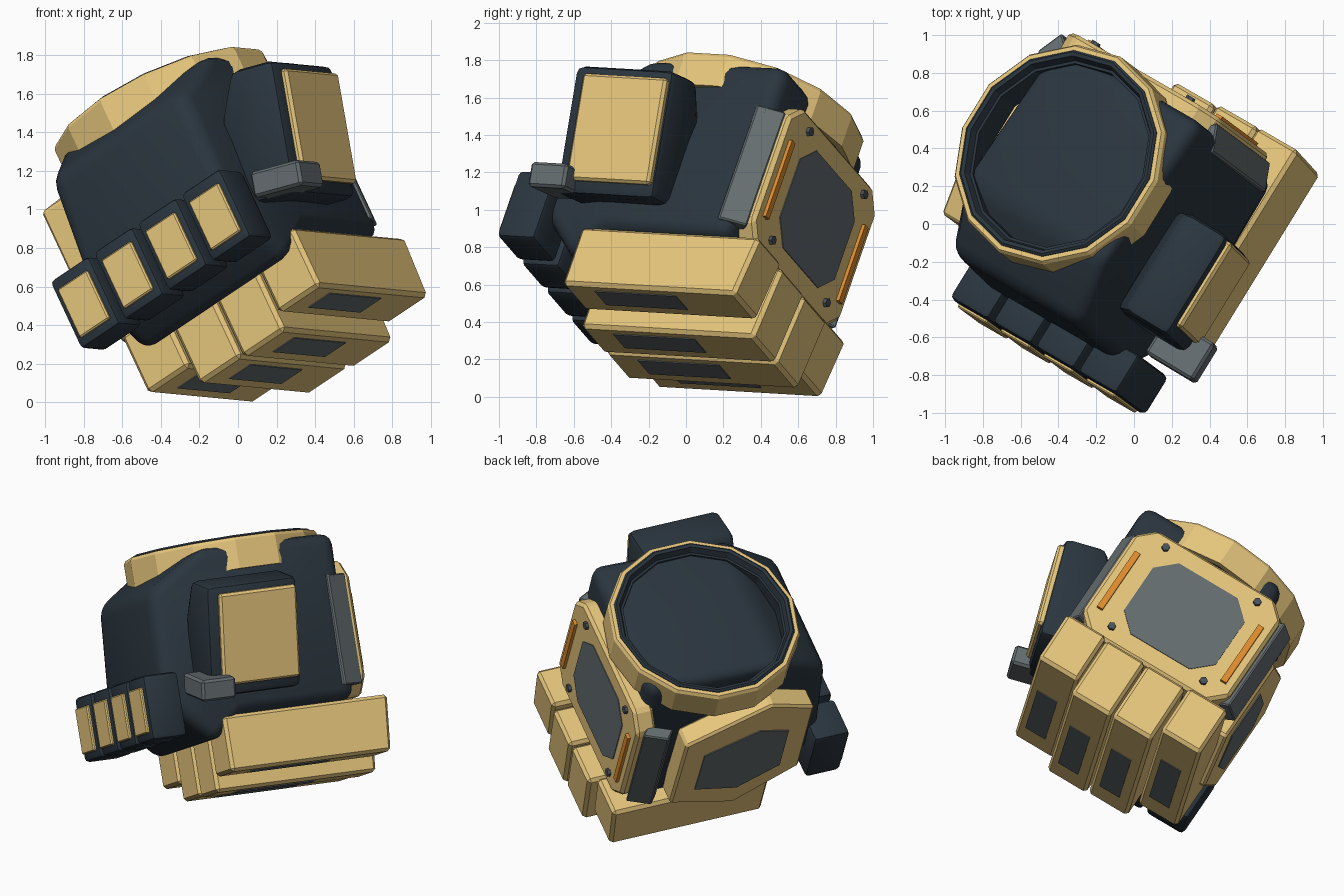
import bpy, bmesh, math
from mathutils import Matrix, Euler

if "Cube" in bpy.data.objects:
    bpy.data.objects.remove(bpy.data.objects["Cube"])

# Local frame: x across the fingers, y out of the back of the hand, z to the wrist
FRAME = Matrix.Translation((0, 0, 0.9)) @ Euler(
    [math.radians(a) for a in (-3.3, -30, -30)], 'XYZ').to_matrix().to_4x4()
MID = -0.14  # middle of the hand across the fingers


def material(name, r, g, b):
    lin = [((c / 255 + 0.055) / 1.055) ** 2.4 for c in (r, g, b)]
    m = bpy.data.materials.new(name)
    m.diffuse_color = (*lin, 1)
    m.use_nodes = True
    m.node_tree.nodes["Principled BSDF"].inputs["Base Color"].default_value = m.diffuse_color
    return m


TAN = material("sand_armour", 230, 198, 124)
NAVY = material("dark_navy", 42, 53, 62)
GREY = material("mid_grey", 101, 109, 112)
CHARCOAL = material("charcoal", 74, 83, 90)
ORANGE = material("orange", 226, 142, 45)


def finish(name, bm, mat, bevel=0.0, segs=1, frame=FRAME):
    bmesh.ops.recalc_face_normals(bm, faces=bm.faces)
    if bevel:
        bmesh.ops.bevel(bm, geom=bm.edges[:], offset=bevel, segments=segs,
                        profile=0.5, affect='EDGES', clamp_overlap=True)
    me = bpy.data.meshes.new(name)
    bm.to_mesh(me)
    bm.free()
    me.materials.append(mat)
    ob = bpy.data.objects.new(name, me)
    bpy.context.collection.objects.link(ob)
    ob.matrix_world = frame
    if segs > 1:
        bpy.ops.object.select_all(action='DESELECT')
        ob.select_set(True)
        bpy.context.view_layer.objects.active = ob
        bpy.ops.object.shade_smooth_by_angle(angle=math.radians(35))
    return ob


def prism(name, axis, pts, lo, hi, mat, bevel=0.0, segs=1, frame=FRAME):
    """Extrude a 2D outline along one axis; lo and hi may vary per point."""
    bm = bmesh.new()
    rows = []
    for h in (lo, hi):
        row = []
        for i, p in enumerate(pts):
            c = list(p)
            c.insert(axis, h[i] if isinstance(h, (list, tuple)) else h)
            row.append(bm.verts.new(c))
        rows.append(row)
    a, b = rows
    bm.faces.new(a)
    bm.faces.new(b)
    for i in range(len(pts)):
        j = (i + 1) % len(pts)
        bm.faces.new((a[i], a[j], b[j], b[i]))
    return finish(name, bm, mat, bevel, segs, frame)


def box(name, lo, hi, mat, bevel=0.0, segs=1, frame=FRAME):
    pts = [(lo[0], lo[1]), (hi[0], lo[1]), (hi[0], hi[1]), (lo[0], hi[1])]
    return prism(name, 2, pts, lo[2], hi[2], mat, bevel, segs, frame)


def octagon(cx, cy, hx, hy, c):
    return [(cx + sx * px, cy + sy * py) for sx, sy, px, py in (
        (1, 1, hx, hy - c), (1, 1, hx - c, hy), (-1, 1, hx - c, hy), (-1, 1, hx, hy - c),
        (-1, -1, hx, hy - c), (-1, -1, hx - c, hy), (1, -1, hx - c, hy), (1, -1, hx, hy - c))]


def circle(cx, cy, r, n, start=math.pi / 2):
    return [(cx + r * math.cos(start + k * math.tau / n),
             cy + r * math.sin(start + k * math.tau / n)) for k in range(n)]


WRIST = (-0.14, 0.075)
SIDES = 14


def collar(name, profile, mat):
    """Closed (radius, height) outline turned around the wrist."""
    bm = bmesh.new()
    rings = [[bm.verts.new((*p, z)) for p in circle(*WRIST, r, SIDES)] for r, z in profile]
    for a, b in zip(rings, rings[1:] + rings[:1]):
        for i in range(SIDES):
            j = (i + 1) % SIDES
            bm.faces.new((a[i], a[j], b[j], b[i]))
    return finish(name, bm, mat)


# Palm body, narrower at the palm; its top fills the wrist collar
prism("palm_body", 0,
      [(-0.29, 0.79), (-0.65, 0.57), (-0.68, -0.13), (-0.37, -0.43),
       (-0.20, -0.27), (0.58, -0.27), (0.60, 0.78)],
      (-0.60, -0.54, -0.61, -0.61, -0.63, -0.63, -0.54),
      (0.44, 0.36, 0.38, 0.40, 0.46, 0.46, 0.47), NAVY, 0.075, 3)

# Wrist collar with its dark lining
collar("wrist_collar", [(0.61, 0.63), (0.61, 0.81), (0.597, 0.83), (0.57, 0.83), (0.56, 0.63)], TAN)
collar("wrist_lining", [(0.57, 0.63), (0.572, 0.835), (0.56, 0.845), (0.54, 0.84), (0.525, 0.80),
                        (0.51, 0.80), (0.505, 0.63)], NAVY)

# Back-of-hand armour
PC = (-0.13, 0.18)
prism("back_plate", 1, octagon(*PC, 0.535, 0.43, 0.11), 0.55, 0.685, TAN, 0.02)
prism("back_plate_panel", 1, octagon(PC[0] - 0.015, PC[1], 0.335, 0.30, 0.12), 0.68, 0.690, GREY)
for s in (-1, 1):
    x = PC[0] + s * 0.452
    box("orange_strip", (x - 0.02, 0.66, -0.08), (x + 0.02, 0.705, 0.39), ORANGE)
    for z in (-0.145, 0.525):
        prism("plate_bolt", 1, circle(PC[0] - 0.01 + s * 0.335, z, 0.026, 6), 0.66, 0.705, CHARCOAL)
    # Grey bars filling the gap beside the plate
    prism("side_bar", 2, [(MID + s * (p - MID), q) for p, q in
                          ((0.41, 0.655), (0.478, 0.51), (0.41, 0.45), (0.34, 0.60))],
          -0.18, 0.52, GREY, 0.008)

# Folded fingers: knuckle guards, lower panels, fingertips and tip plates
BOTTOMS = (-0.625, -0.72, -0.71, -0.595)
TOPS = (-0.27, -0.29, -0.29, -0.25)
ENDS = (0.79, 0.79, 0.78, 0.735)
for i in range(4):
    x = 0.315 - 0.296 * i
    t, b, e = TOPS[i], BOTTOMS[i], ENDS[i]
    prism("knuckle_guard", 0, [(-0.33, t), (e, t), (e - 0.035, b), (-0.33, b)],
          x - 0.142, x + 0.142, TAN, 0.02)
    box("knuckle_panel", (x - 0.06, -0.15, b - 0.005), (x + 0.085, 0.36, b + 0.004), GREY)
    x = 0.335 - 0.302 * i
    box("fingertip", (x - 0.137, -0.83, -0.365), (x + 0.137, -0.59, 0.045), NAVY, 0.03, 2)
    box("fingertip_plate", (x - 0.102, -0.848, -0.315), (x + 0.102, -0.81, -0.025), TAN, 0.008)

# Panel on the little-finger side
SIDE = [(-0.49, 0.50), (-0.18, 0.62), (0.36, 0.38), (0.37, -0.23), (-0.08, -0.38), (-0.49, -0.13)]
prism("side_panel", 0, SIDE, -0.75, -0.60, TAN, 0.015)
prism("side_panel_inset", 0, [(-0.07 + (n + 0.07) * 0.66, 0.08 + (u - 0.12) * 0.58) for n, u in SIDE],
      -0.756, -0.747, GREY)

# Thumb, leaning outwards
THUMB = FRAME @ Matrix.Translation((0.758, -0.117, 0.177)) @ Matrix.Rotation(math.radians(16.8), 4, 'Y')
prism("thumb_block", 1, [(-0.03, -0.37), (-0.03, 0.34), (-0.30, 0.34), (-0.40, 0.10), (-0.40, -0.37)],
      -0.34, 0.28, NAVY, 0.045, 2, THUMB)
box("thumb_plate", (-0.06, -0.265, -0.295), (0.0, 0.26, 0.29), TAN, 0.015, 1, THUMB)
box("thumb_tip", (-0.22, -0.445, -0.36), (0.08, -0.215, -0.225), GREY, 0.015, 1, THUMB)
